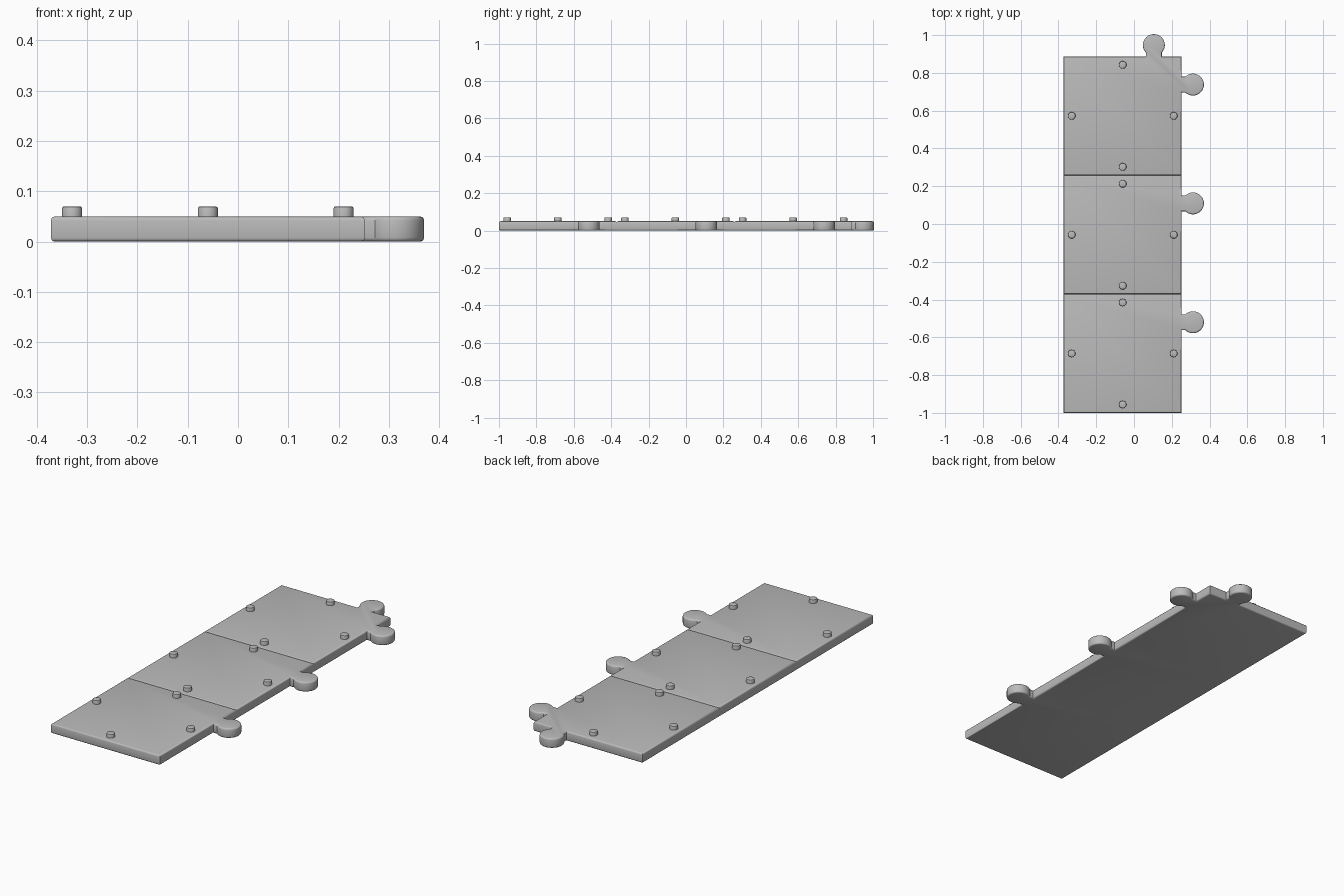
import bpy, bmesh, math
from mathutils import Vector

if "Cube" in bpy.data.objects:
    bpy.data.objects.remove(bpy.data.objects["Cube"])

grey = bpy.data.materials.new("plain grey")
grey.use_nodes = True
grey.diffuse_color = (0.5, 0.5, 0.5, 1)
bsdf = next(n for n in grey.node_tree.nodes if n.type == "BSDF_PRINCIPLED")
bsdf.inputs["Base Color"].default_value = (0.5, 0.5, 0.5, 1)

LEFT, RIGHT = -0.372, 0.252
FRONT, PITCH = -1.0, 0.629
THICK, BEVEL = 0.05, 0.008
KNOB_R, NECK, KNOB_OUT = 0.058, 0.042, 0.06


def finish(bm, name):
    """Turn a bmesh into a grey object with smooth rounded edges."""
    bmesh.ops.recalc_face_normals(bm, faces=bm.faces)
    mesh = bpy.data.meshes.new(name)
    bm.to_mesh(mesh)
    bm.free()
    mesh.materials.append(grey)
    obj = bpy.data.objects.new(name, mesh)
    bpy.context.collection.objects.link(obj)
    bpy.ops.object.select_all(action="DESELECT")
    obj.select_set(True)
    bpy.context.view_layer.objects.active = obj
    bpy.ops.object.shade_smooth_by_angle(angle=math.radians(35))


def knob(base, out):
    """Outline of a jigsaw knob on an edge, counter-clockwise."""
    base, out = Vector(base), Vector(out)
    side = Vector((-out.y, out.x))
    start = math.pi - math.asin(NECK / KNOB_R)
    centre = base + out * KNOB_OUT
    pts = [base - side * NECK]
    for i in range(33):
        a = -start + 2 * start * i / 32
        pts.append(centre + (out * math.cos(a) + side * math.sin(a)) * KNOB_R)
    return pts + [base + side * NECK]


def tile(name, y0, first, last):
    """Puzzle tile: top rim rounded all round, underside flush at the seams."""
    y1 = y0 + PITCH
    pts = [Vector((LEFT, y0)), Vector((RIGHT, y0))]
    pts += knob((RIGHT, y0 + 0.48), (1, 0))
    pts.append(Vector((RIGHT, y1)))
    if last:
        pts += knob((0.105, y1), (0, 1))
    pts.append(Vector((LEFT, y1)))

    bm = bmesh.new()
    face = bm.faces.new([bm.verts.new((p.x, p.y, 0)) for p in pts])
    ext = bmesh.ops.extrude_face_region(bm, geom=[face], use_keep_orig=True)
    for v in ext["geom"]:
        if isinstance(v, bmesh.types.BMVert):
            v.co.z = THICK

    def on_line(e, y):
        return all(abs(v.co.y - y) < 1e-5 for v in e.verts)

    rim = []
    for e in bm.edges:
        a, b = e.verts
        if abs(a.co.z - b.co.z) > 1e-5:
            continue
        seam = (on_line(e, y0) and not first) or (on_line(e, y1) and not last)
        if a.co.z > 0.01 or not seam:
            rim.append(e)
    bmesh.ops.recalc_face_normals(bm, faces=bm.faces)
    bmesh.ops.bevel(bm, geom=rim, offset=BEVEL, segments=3, profile=0.5,
                    affect="EDGES", clamp_overlap=True)
    finish(bm, name)


def stud(name, x, y):
    """Small round peg with a softened top."""
    bm = bmesh.new()
    bmesh.ops.create_cone(bm, cap_ends=True, segments=24, radius1=0.02,
                          radius2=0.02, depth=0.024)
    bmesh.ops.translate(bm, verts=bm.verts, vec=(x, y, THICK + 0.008))
    top = [e for e in bm.edges if all(v.co.z > THICK + 0.01 for v in e.verts)]
    bmesh.ops.bevel(bm, geom=top, offset=0.004, segments=2, profile=0.5,
                    affect="EDGES")
    finish(bm, name)


# Three joined tiles, each with four studs
for i, place in enumerate(("front", "middle", "back")):
    y0 = FRONT + i * PITCH
    tile(place + "_tile", y0, i == 0, i == 2)
    cx, cy = (LEFT + RIGHT) / 2, y0 + PITCH / 2
    for spot, dx, dy in (("left", 1, 0), ("right", -1, 0),
                         ("back", 0, 1), ("front", 0, -1)):
        stud(f"{place}_tile_{spot}_stud", cx + 0.27 * dx, cy + 0.27 * dy)
